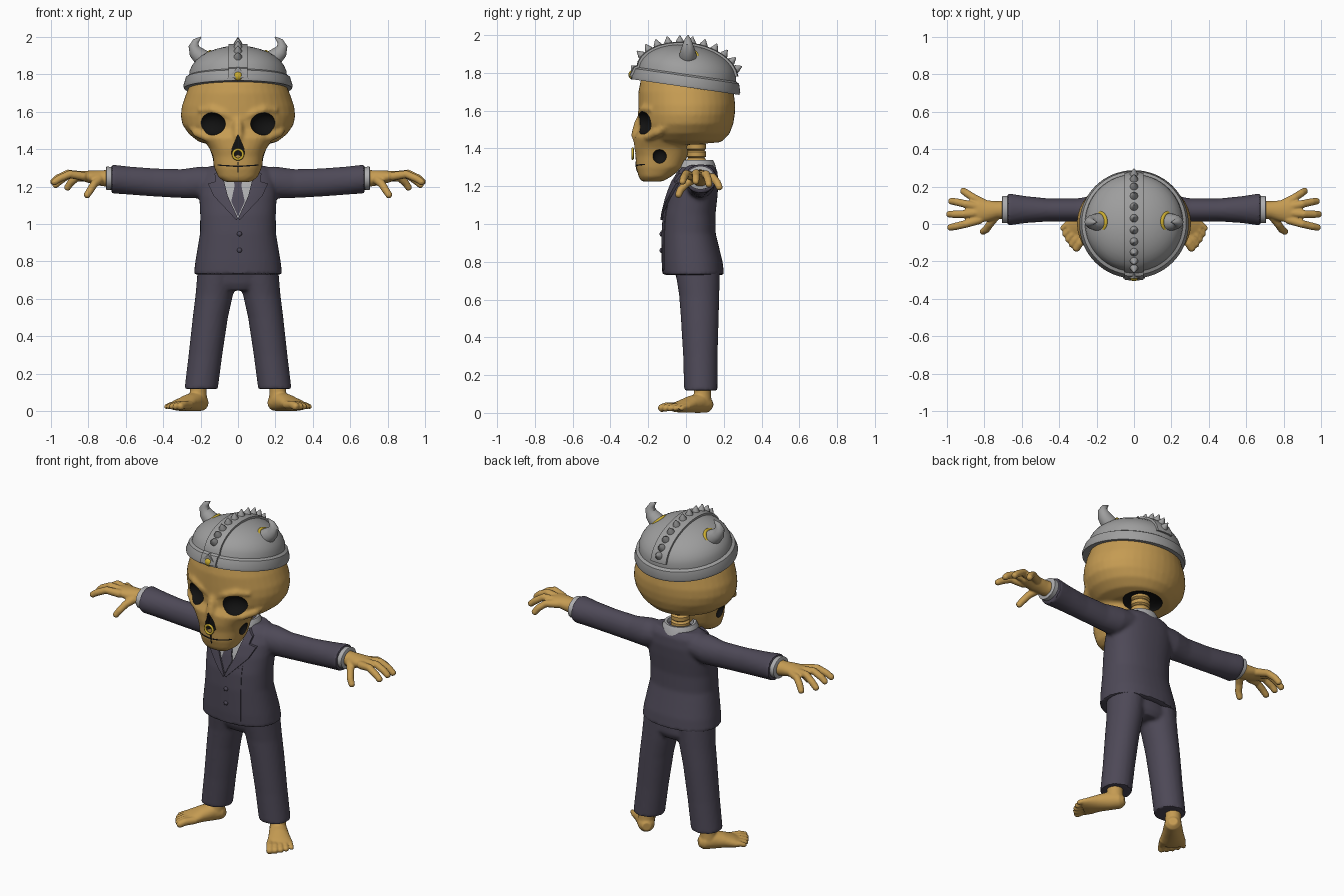
import bpy, bmesh, math
from mathutils import Vector, Matrix

cube = bpy.data.objects.get("Cube")
if cube:
    bpy.data.objects.remove(cube, do_unlink=True)


def material(name, r, g, b):
    mat = bpy.data.materials.new(name)
    mat.use_nodes = True
    mat.diffuse_color = (r, g, b, 1)
    mat.node_tree.nodes["Principled BSDF"].inputs["Base Color"].default_value = (r, g, b, 1)
    return mat


bone = material("bone", .56, .33, .085)
suit = material("dark suit", .075, .066, .095)
metal = material("grey metal", .34, .34, .34)
shirt = material("pale grey cloth", .42, .42, .43)
gold = material("yellow gold", .6, .42, .03)
black = material("black", .006, .006, .006)
parts = []


# ---- helpers ----
def add_object(name, bm, *mats):
    bmesh.ops.recalc_face_normals(bm, faces=bm.faces)
    mesh = bpy.data.meshes.new(name)
    bm.to_mesh(mesh)
    bm.free()
    obj = bpy.data.objects.new(name, mesh)
    bpy.context.scene.collection.objects.link(obj)
    for mat in mats:
        mesh.materials.append(mat)
    parts.append(obj)
    return obj


def discard(obj):
    parts.remove(obj)
    bpy.data.objects.remove(obj, do_unlink=True)


def skin(name, rings, mat):
    """Bridge equal rings of points and cap both ends."""
    bm = bmesh.new()
    loops = [[bm.verts.new(p) for p in ring] for ring in rings]
    count = len(loops[0])
    for low, high in zip(loops, loops[1:]):
        for i in range(count):
            j = (i + 1) % count
            bm.faces.new((low[i], low[j], high[j], high[i]))
    bm.faces.new(loops[0][::-1])
    bm.faces.new(loops[-1])
    return add_object(name, bm, mat)


def loft(name, sections, mat, axis="z", power=2.0, count=40):
    """Sections are (position on axis, centre a, centre b, radius a, radius b)."""
    def point(t, a, b, ra, rb, angle):
        c, s = math.cos(angle), math.sin(angle)
        u = a + ra * math.copysign(abs(c) ** (2 / power), c)
        v = b + rb * math.copysign(abs(s) ** (2 / power), s)
        return {"x": (t, u, v), "y": (u, t, v), "z": (u, v, t)}[axis]
    rings = [[point(*sec, math.tau * i / count) for i in range(count)] for sec in sections]
    return skin(name, rings, mat)


def tube(name, points, radii, mat, count=16):
    """Tapered round tube; its frame is carried along the path."""
    pts = [Vector(p) for p in points]
    side, rings = None, []
    for k, p in enumerate(pts):
        t = (pts[min(k + 1, len(pts) - 1)] - pts[max(k - 1, 0)]).normalized()
        side = t.orthogonal() if side is None else side - t * side.dot(t)
        side.normalize()
        up = t.cross(side)
        angles = [math.tau * i / count for i in range(count)]
        rings.append([p + (side * math.cos(a) + up * math.sin(a)) * radii[k] for a in angles])
    return skin(name, rings, mat)


def ball(name, centre, radii, mat, turn=0.0):
    bm = bmesh.new()
    place = Matrix.Translation(centre) @ Matrix.Rotation(turn, 4, "Z") @ Matrix.Diagonal((*radii, 1))
    bmesh.ops.create_uvsphere(bm, u_segments=32, v_segments=16, radius=1, matrix=place)
    return add_object(name, bm, mat)


def prism(name, outline, near, far, mat):
    """Outline in x and z, pushed along y."""
    bm = bmesh.new()
    face = bm.faces.new([bm.verts.new((x, near, z)) for x, z in outline])
    new = bmesh.ops.extrude_face_region(bm, geom=[face])["geom"]
    moved = [v for v in new if isinstance(v, bmesh.types.BMVert)]
    bmesh.ops.translate(bm, verts=moved, vec=(0, far - near, 0))
    return add_object(name, bm, mat)


def ring(name, centre, major, minor, turn, mat):
    bpy.ops.mesh.primitive_torus_add(location=centre, rotation=turn, major_radius=major,
                                     minor_radius=minor, major_segments=32, minor_segments=10)
    obj = bpy.context.object
    obj.name = name
    obj.data.transform(obj.matrix_basis)
    obj.matrix_basis = Matrix()
    obj.data.materials.append(mat)
    parts.append(obj)
    return obj


def mirrored(obj):
    bm = bmesh.new()
    bm.from_mesh(obj.data)
    bm.transform(Matrix.Diagonal((-1, 1, 1, 1)))
    return add_object(obj.name.replace("left", "right"), bm, *obj.data.materials)


def bake(obj):
    graph = bpy.context.evaluated_depsgraph_get()
    mesh = bpy.data.meshes.new_from_object(obj.evaluated_get(graph))
    obj.modifiers.clear()
    obj.data = mesh


def fuse(name, pieces, voxel, mat, rounds=4):
    """Melt overlapping pieces into one smooth surface."""
    bm = bmesh.new()
    for piece in pieces:
        bm.from_mesh(piece.data)
        discard(piece)
    obj = add_object(name, bm)
    remesh = obj.modifiers.new("melt", "REMESH")
    remesh.mode, remesh.voxel_size = "VOXEL", voxel
    smooth = obj.modifiers.new("soften", "SMOOTH")
    smooth.iterations = rounds
    bake(obj)
    obj.data.materials.clear()
    obj.data.materials.append(mat)
    return obj


def boolean(obj, cutter, operation):
    cutter.hide_render = True
    mod = obj.modifiers.new("cut", "BOOLEAN")
    mod.operation, mod.solver, mod.object = operation, "EXACT", cutter
    bake(obj)
    discard(cutter)


def hollow(obj, cutter):
    cutter.data.materials.clear()
    for mat in obj.data.materials:
        cutter.data.materials.append(mat)
    for face in cutter.data.polygons:
        face.material_index = 1
    boolean(obj, cutter, "DIFFERENCE")


def inlay(name, base, outline, lift, mat, near=-.4, far=.04):
    """Plate that follows the base surface inside an outline."""
    bm = bmesh.new()
    bm.from_mesh(base.data)
    bm.normal_update()
    shifts = [(v, v.normal * lift) for v in bm.verts]
    for v, shift in shifts:
        v.co += shift
    for face in bm.faces:
        face.material_index = 0
    plate = add_object(name, bm, mat)
    boolean(plate, prism("cutter", outline, near, far, mat), "INTERSECT")
    return plate


def both(half):
    return half + [(-x, z) for x, z in reversed(half) if x]


# ---- skull ----
cranium = loft("cranium", [(1.42, 0, -.02, .14, .16), (1.44, 0, -.015, .21, .21), (1.48, 0, -.008, .262, .24),
                           (1.53, 0, 0, .297, .25), (1.58, 0, .003, .306, .256), (1.63, 0, .004, .3, .257),
                           (1.7, 0, 0, .276, .252), (1.76, 0, 0, .25, .24), (1.8, 0, 0, .19, .18)], bone)
jaw = loft("jaw", [(1.225, 0, -.18, .07, .055), (1.25, 0, -.165, .105, .085), (1.3, 0, -.14, .127, .125),
                   (1.36, 0, -.13, .138, .137), (1.4, 0, -.13, .15, .145), (1.46, 0, -.125, .19, .15),
                   (1.51, 0, -.12, .18, .125)], bone, power=2.4)
nose = tube("nose", [(0, -.22, 1.6), (0, -.25, 1.53), (0, -.262, 1.47), (0, -.25, 1.43)],
            [.02, .026, .03, .03], bone)
brow = tube("left_brow", [(.03, -.238, 1.565), (.08, -.238, 1.592), (.14, -.22, 1.612), (.21, -.18, 1.606)],
            [.014, .02, .02, .012], bone)
cheek = tube("left_cheek", [(.1, -.22, 1.465), (.16, -.2, 1.46), (.22, -.15, 1.485), (.255, -.1, 1.52)],
             [.018, .022, .022, .012], bone)
skull = fuse("skull", [cranium, jaw, nose, brow, mirrored(brow), cheek, mirrored(cheek)], .01, bone, 5)
skull.data.materials.append(black)
mouth = [inlay("mouth_line", skull, both([(.11, 1.318), (.11, 1.312), (0, 1.303), (0, 1.309)][:2] + [(0, 1.304)])[:3]
               + [(-.11, 1.312), (-.11, 1.318), (0, 1.311)], .002, black, far=-.17),
         inlay("mouth_tick", skull, [(-.003, 1.275), (.003, 1.275), (.003, 1.33), (-.003, 1.33)],
               .002, black, far=-.2)]
for s in (1, -1):
    hollow(skull, ball("eye_cutter", (s * .14, -.232, 1.535), (.076, .055, .06), black, s * .4))
    hollow(skull, ball("cheek_cutter", (s * .14, -.14, 1.357), (.03, .037, .038), black))
hollow(skull, prism("nose_cutter", both([(0, 1.48), (.03, 1.41), (.036, 1.375), (.02, 1.36), (0, 1.372)]),
                    -.4, -.235, black))
hollow(skull, ball("base_cutter", (0, .08, 1.415), (.125, .1, .04), black))
ring("nose_ring", (0, -.283, 1.372), .026, .007, (math.pi / 2, 0, 0), gold)

# ---- neck, with stacked vertebrae ----
neck_steps = []
for i in range(5):
    z = 1.27 + i * .04
    neck_steps += [(z, 0, .055, .043, .043), (z + .008, 0, .055, .055, .052), (z + .03, 0, .055, .055, .052)]
loft("neck", neck_steps, bone, count=24)

# ---- helmet, tilted back ----
tilt = Matrix.Translation((0, 0, 1.75)) @ Matrix.Rotation(math.radians(-8.3), 4, "X")
profile = [(-.025, .255), (-.025, .289), (-.01, .292), (.033, .279), (.042, .262)]
profile += [(.042 + .158 * math.sin(a), .262 * math.cos(a))
            for a in (math.radians(d) for d in (10, 20, 30, 40, 50, 60, 70, 80, 89))]
helmet = loft("helmet", [(z, 0, 0, r, r) for z, r in profile], metal, count=64)
helmet.data.transform(tilt)
inlay("helmet_ridge", helmet, [(-.052, 1.78), (.052, 1.78), (.052, 2.1), (-.052, 2.1)], .012, metal, far=.4)
for i in range(11):
    a = math.radians(22 + i * 13.6)
    base = Vector((0, -.262 * math.cos(a), .042 + .158 * math.sin(a)))
    out = Vector((0, -math.cos(a) / .262, math.sin(a) / .158)).normalized()
    spike = tube("helmet_spike", [base, base + out * .016, base + out * .045], [.022, .021, .003], metal)
    spike.data.transform(tilt)
prism("helmet_front_plate", both([(0, 1.84), (.03, 1.808), (.06, 1.775), (0, 1.765)]), -.292, -.22, metal)
ball("helmet_stud", (0, -.285, 1.79), (.024, .02, .024), gold)
horn = tube("left_horn", [(.155, .01, 1.86), (.195, .01, 1.89), (.226, .01, 1.92), (.236, .01, 1.95),
                          (.225, .01, 1.977), (.197, .01, 2.0)], [.05, .047, .038, .028, .017, .002], metal, 24)
mirrored(horn)
mirrored(ring("left_horn_ring", (.184, .01, 1.882), .051, .01, (0, .85, 0), gold))

# ---- jacket ----
torso = loft("torso", [(.73, 0, .04, .236, .162), (.8, 0, .034, .228, .16), (.95, 0, .015, .203, .142),
                       (1.05, 0, .018, .202, .138), (1.15, 0, .035, .207, .132), (1.22, 0, .05, .205, .122),
                       (1.28, 0, .066, .185, .1), (1.312, 0, .075, .14, .07)], suit, power=2.3)
sleeve = loft("left_sleeve", [(.1, .075, 1.235, .08, .07), (.2, .075, 1.222, .08, .085), (.3, .075, 1.216, .062, .077),
                              (.45, .075, 1.222, .061, .075), (.58, .077, 1.232, .072, .075),
                              (.678, .078, 1.241, .087, .077)], suit, axis="x")
jacket = fuse("jacket", [torso, sleeve, mirrored(sleeve)], .011, suit, 3)
inlay("shirt_front", jacket, both([(0, 1.3), (.085, 1.3), (.07, 1.18), (0, 1.03)]), .003, shirt)
inlay("tie", jacket, both([(0, 1.27), (.03, 1.265), (.018, 1.205), (.036, 1.12), (0, 1.04)]), .008, suit)
lapel = [(.09, 1.3), (.125, 1.268), (.12, 1.228), (.16, 1.215), (.13, 1.15), (.008, 1.02),
         (.001, 1.032), (.055, 1.15), (.08, 1.25)]
mirrored(inlay("left_lapel", jacket, lapel, .013, suit))
inlay("jacket_overlap", jacket, [(.004, 1.03), (.1, 1.1), (.1, .76), (-.02, .738), (-.028, .8), (-.024, .95)],
      .003, suit)
for z in (.947, .86):
    ball("jacket_button", (.008, -.13, z), (.013, .01, .013), suit)
loft("shirt_collar", [(1.27, 0, .055, .115, .11), (1.32, 0, .055, .1, .098), (1.338, 0, .055, .09, .088),
                      (1.336, 0, .055, .075, .073), (1.29, 0, .055, .07, .068)], shirt)
mirrored(loft("left_shirt_cuff", [(.64, .077, 1.242, .07, .06), (.703, .077, 1.245, .073, .062),
                                  (.706, .077, 1.245, .066, .055)], shirt, axis="x"))

# ---- hands ----
palm = loft("palm", [(.68, .077, 1.243, .05, .046), (.73, .075, 1.245, .047, .042), (.78, .07, 1.25, .056, .036),
                     (.83, .07, 1.256, .062, .027), (.86, .07, 1.258, .05, .02)], bone, axis="x")
finger_paths = [[(.82, .025, 1.254), (.9, 0, 1.266), (.955, -.013, 1.242), (.985, -.019, 1.222), (.994, -.02, 1.214)],
                [(.83, .06, 1.258), (.91, .053, 1.27), (.965, .052, 1.244), (.99, .052, 1.222), (.998, .052, 1.214)],
                [(.82, .09, 1.256), (.9, .107, 1.264), (.95, .118, 1.232), (.98, .122, 1.205), (.986, .123, 1.198)],
                [(.8, .108, 1.248), (.86, .142, 1.248), (.895, .165, 1.22), (.915, .178, 1.19), (.92, .18, 1.182)],
                [(.74, .04, 1.238), (.77, 0, 1.212), (.79, -.03, 1.18), (.81, -.042, 1.15), (.815, -.045, 1.143)]]
fingers = [tube("finger", path, [.024, .021, .02, .018, .01], bone) for path in finger_paths]
mirrored(fuse("left_hand", [palm] + fingers, .006, bone, 3))

# ---- trousers ----
hips = loft("hips", [(.645, 0, .066, .13, .09), (.68, 0, .065, .2, .108), (.79, 0, .05, .2, .12)], suit)
leg = loft("left_leg", [(.118, .197, .078, .089, .088), (.3, .174, .076, .09, .091), (.5, .148, .073, .094, .1),
                        (.62, .127, .07, .1, .106), (.76, .11, .06, .105, .118)], suit)
fuse("trousers", [hips, leg, mirrored(leg)], .011, suit, 3)

# ---- feet, turned outward ----
sole = loft("sole", [(0, 0, .044, .025, .025), (-.025, 0, .046, .046, .044), (-.08, 0, .052, .052, .052),
                     (-.14, 0, .045, .06, .044), (-.2, 0, .033, .074, .032), (-.235, 0, .027, .072, .022)],
            bone, axis="y")
ankle = loft("ankle", [(.04, 0, -.06, .05, .055), (.1, 0, -.055, .044, .046), (.16, 0, -.055, .044, .044)], bone)
toes = []
for i in range(5):
    x, r, tip = -.058 + i * .029, .022 - i * .0018, -.3 + i * i * .0025
    toes.append(tube("toe", [(x * .9, -.19, .034), (x, tip + .045, .034), (x * 1.08, tip + .012, .024),
                             (x * 1.08, tip, .02)], [r, r, r * .95, r * .5], bone))
foot = fuse("left_foot", [sole, ankle] + toes, .006, bone, 3)
foot.data.transform(Matrix.Translation((.178, .13, 0)) @ Matrix.Rotation(math.radians(39), 4, "Z"))
mirrored(foot)

# ---- shading ----
bpy.ops.object.select_all(action="DESELECT")
for obj in parts:
    obj.select_set(True)
bpy.context.view_layer.objects.active = parts[0]
bpy.ops.object.shade_smooth_by_angle(angle=math.radians(40))
